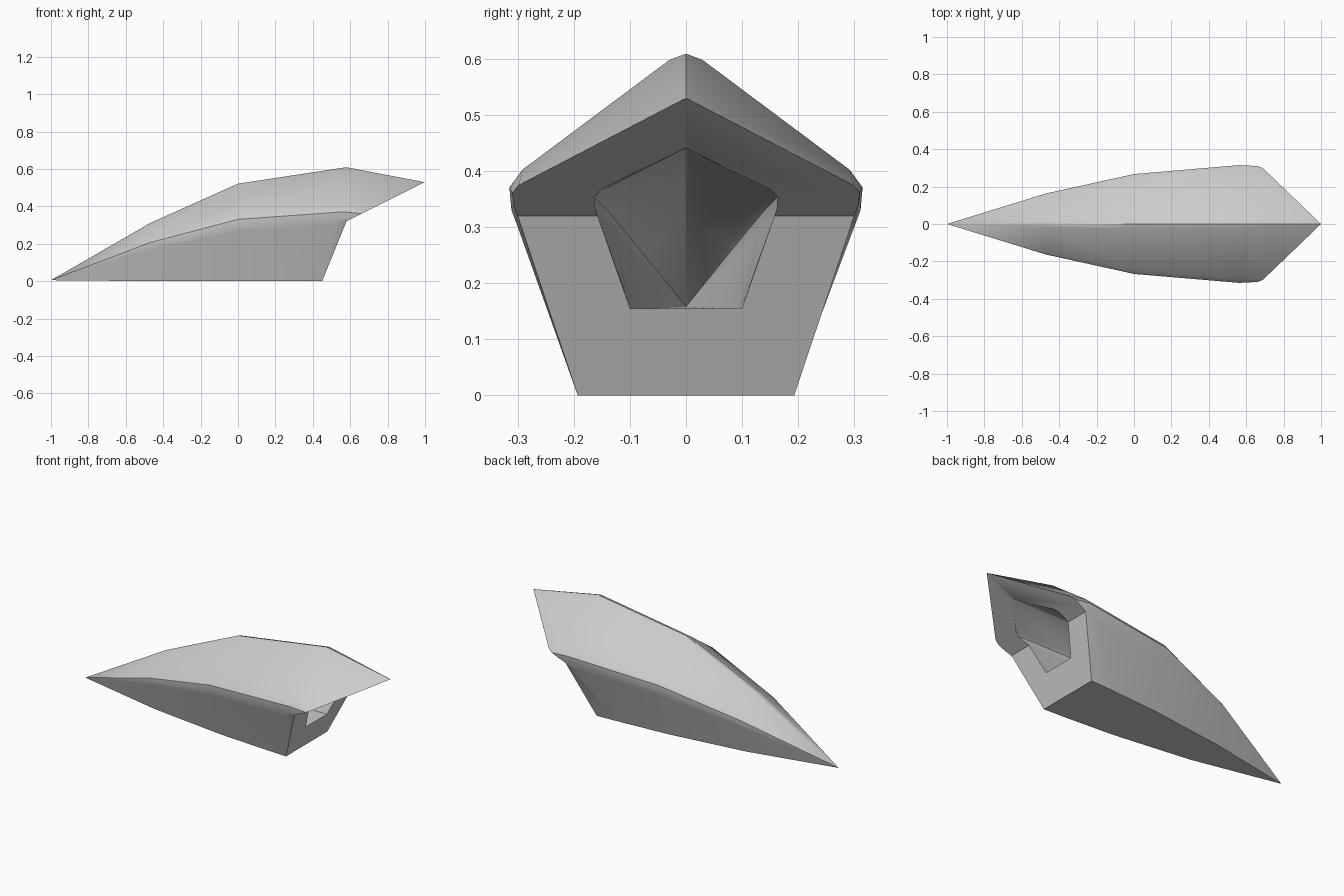
import bpy
import bmesh
from mathutils import Vector

if "Cube" in bpy.data.objects:
    bpy.data.objects.remove(bpy.data.objects["Cube"], do_unlink=True)

grey = bpy.data.materials.new("light grey")
grey.use_nodes = True
colour = (0.6, 0.6, 0.6, 1)
grey.diffuse_color = colour
grey.node_tree.nodes["Principled BSDF"].inputs["Base Color"].default_value = colour


def rounded(corner, before, after, s, t):
    """Three points that soften one corner."""
    p, q = corner.lerp(before, s), corner.lerp(after, t)
    return [p, p * 0.25 + corner * 0.5 + q * 0.25, q]


def section(base, chine, ridge, fold=None, t=0.11, tr=0.09):
    """Closed five-sided section; points run base, fold, chine, ridge and mirrored back."""
    b, c, r = Vector(base), Vector(chine), Vector(ridge)
    f = Vector(fold) if fold else b.lerp(c, 0.8)
    half = [b, f] + rounded(c, f, r, 0.6, t)

    def mirror(v):
        return Vector((v.x, -v.y, v.z))

    top = rounded(r, c, mirror(c), tr, tr)
    return half + top + [mirror(v) for v in reversed(half)]


def loft(name, tip, sections):
    """Skin from a point through the sections, closed at the far end."""
    bm = bmesh.new()
    nose = bm.verts.new(tip)
    rings = [[bm.verts.new(p) for p in s] for s in sections]
    n = len(rings[0])
    for i in range(n):
        j = (i + 1) % n
        bm.faces.new((nose, rings[0][i], rings[0][j]))
        for a, b in zip(rings, rings[1:]):
            bm.faces.new((a[i], b[i], b[j], a[j]))
    end = rings[-1]
    bm.faces.new((end[0], end[1], end[-2], end[-1]))
    bm.faces.new(end[1:-1])
    bmesh.ops.recalc_face_normals(bm, faces=bm.faces)
    mesh = bpy.data.meshes.new(name)
    bm.to_mesh(mesh)
    bm.free()
    mesh.materials.append(grey)
    obj = bpy.data.objects.new(name, mesh)
    bpy.context.collection.objects.link(obj)
    return obj


# Outer hull: pointed nose, ridged roof, overhanging beak
hull = loft("hull", (-1, 0, 0.005), [
    section((-0.47, 0.105, 0), (-0.47, 0.17, 0.21), (-0.47, 0, 0.315)),
    section((0, 0.165, 0), (0, 0.278, 0.335), (0, 0, 0.53)),
    section((0.32, 0.187, 0), (0.57, 0.328, 0.375), (0.58, 0, 0.62)),
    section((0.45, 0.193, 0), (0.67, 0.317, 0.365), (1, 0, 0.53),
            fold=(0.58, 0.3, 0.32), t=0.06, tr=0.012),
])

# Hollow: smaller tapering copy that runs out through the rear opening
hollow = loft("hollow_cutter", (-0.5, 0, 0.158), [
    section((-0.24, 0.055, 0.155), (-0.24, 0.088, 0.265), (-0.24, 0, 0.315), tr=0.02),
    section((0.0, 0.085, 0.155), (0.0, 0.143, 0.33), (0.0, 0, 0.41), tr=0.02),
    section((0.3, 0.098, 0.155), (0.3, 0.168, 0.355), (0.3, 0, 0.44), tr=0.02),
    section((1.2, 0.105, 0.155), (1.2, 0.175, 0.36), (1.2, 0, 0.442), tr=0.02),
])

cut = hull.modifiers.new("hollow", "BOOLEAN")
cut.operation = "DIFFERENCE"
cut.solver = "EXACT"
cut.object = hollow
bpy.context.view_layer.objects.active = hull
hull.select_set(True)
bpy.ops.object.modifier_apply(modifier=cut.name)
bpy.data.objects.remove(hollow, do_unlink=True)
bpy.ops.object.shade_smooth_by_angle(angle=0.55)
